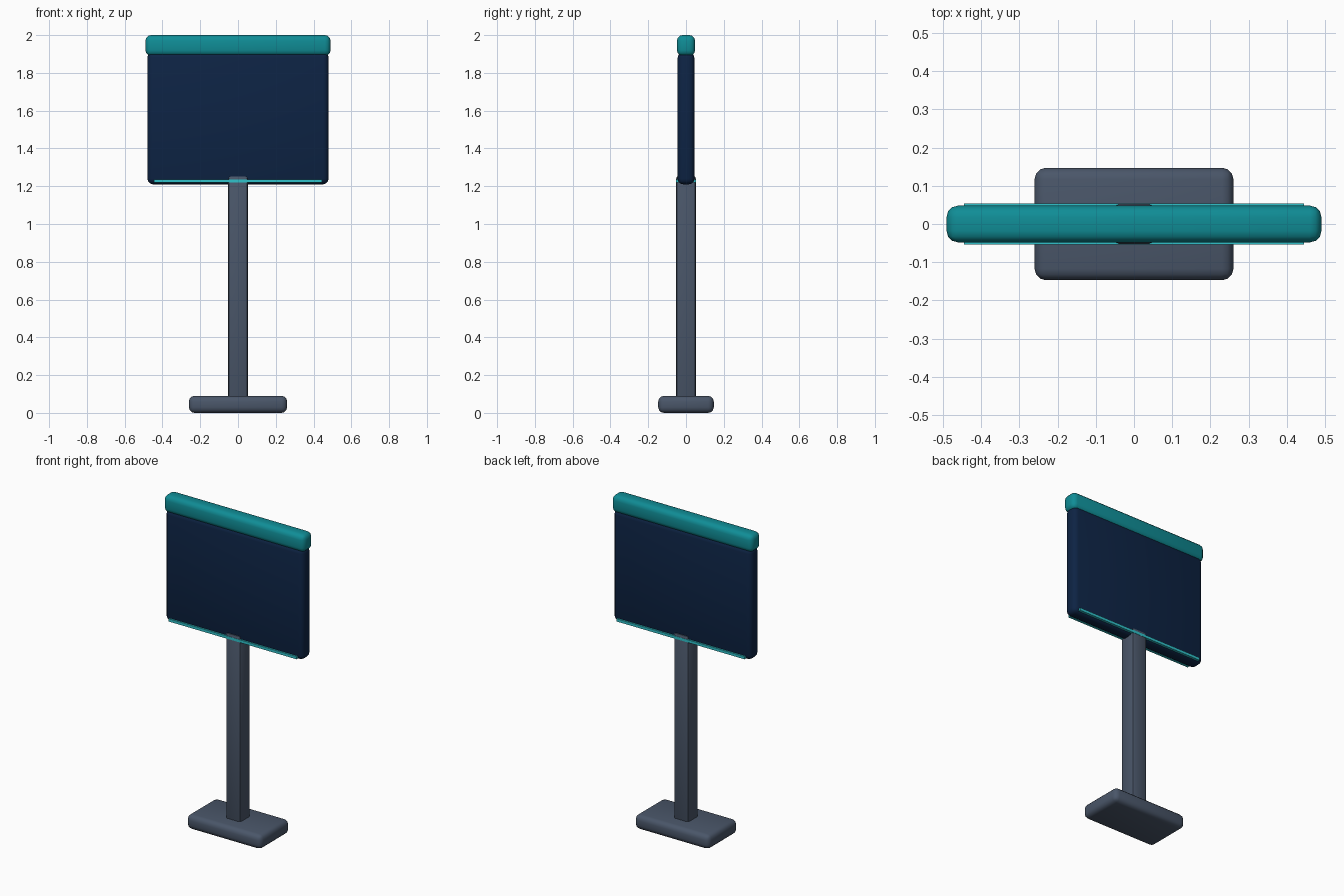
import bpy

if "Cube" in bpy.data.objects:
    bpy.data.objects.remove(bpy.data.objects["Cube"])


def material(name, color):
    m = bpy.data.materials.new(name)
    m.diffuse_color = (*color, 1.0)
    m.use_nodes = True
    m.node_tree.nodes["Principled BSDF"].inputs["Base Color"].default_value = m.diffuse_color
    return m


slate = material("slate grey", (0.068, 0.093, 0.141))
navy = material("navy blue", (0.004, 0.017, 0.058))
teal = material("teal", (0.005, 0.266, 0.305))
cyan = material("bright cyan", (0.03, 0.54, 0.60))


def rounded_box(name, half_x, y0, y1, z0, z1, bevel, mat, segments=3):
    bpy.ops.mesh.primitive_cube_add(size=1, location=(0, (y0 + y1) / 2, (z0 + z1) / 2))
    ob = bpy.context.object
    ob.name = name
    ob.scale = (2 * half_x, y1 - y0, z1 - z0)
    bpy.ops.object.transform_apply(location=False, rotation=False, scale=True)
    ob.data.materials.append(mat)
    if bevel:
        mod = ob.modifiers.new("rounded edges", 'BEVEL')
        mod.width = bevel
        mod.segments = segments
        bpy.ops.object.modifier_apply(modifier=mod.name)
        bpy.ops.object.shade_smooth_by_angle(angle=0.6)
    return ob


# Foot and upright
rounded_box("base", 0.26, -0.147, 0.147, 0.0, 0.09, 0.03, slate)
rounded_box("post", 0.052, -0.052, 0.052, 0.07, 1.255, 0.014, slate, 2)

# Sign board and its top cap
rounded_box("sign_panel", 0.48, -0.044, 0.044, 1.21, 1.91, 0.03, navy)
rounded_box("top_cap", 0.49, -0.048, 0.048, 1.89, 2.0, 0.03, teal)

# Thin accent strips along the lower edge, front and back
for side, label in ((-1, "front"), (1, "back")):
    y0, y1 = sorted((side * 0.038, side * 0.0535))
    rounded_box(label + "_accent_strip", 0.445, y0, y1, 1.219, 1.236, 0, cyan)
